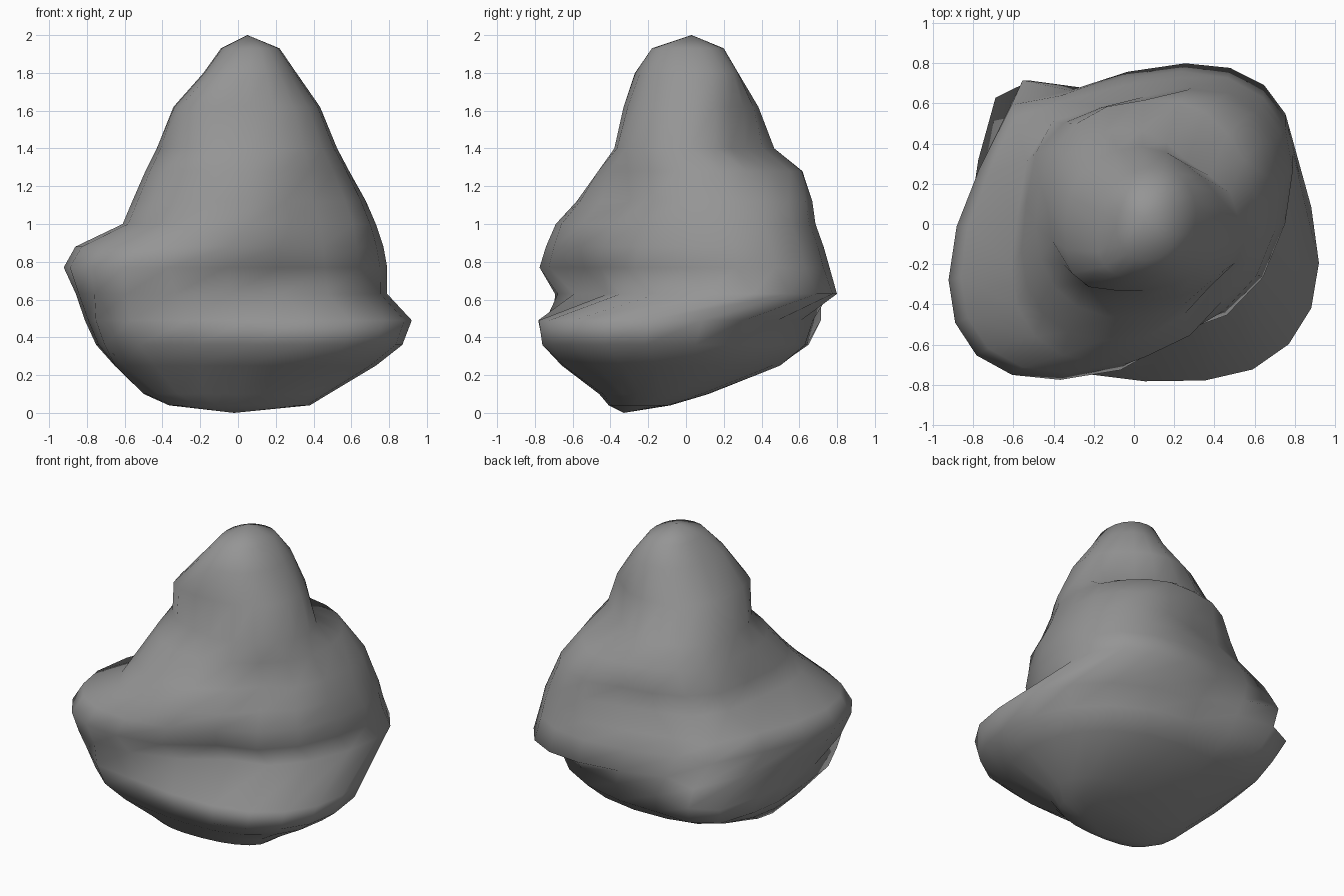
import bpy
import bmesh
from math import sin, cos, pi, exp, copysign
from mathutils import Vector

SEGMENTS = 20

# Cross-sections: height, x min, x max, y min, y max, skew of the oval
SECTIONS = [
    (.04, -.36, .38, -.41, -.08, .15),
    (.1, -.49, .48, -.46, .12, .08),
    (.25, -.65, .73, -.66, .5, -.1),
    (.36, -.75, .87, -.77, .64, -.18),
    (.49, -.81, .92, -.8, .68, -.15),
    (.63, -.85, .79, -.66, .8, .36),
    (.77, -.92, .79, -.77, .76, .32),
    (.88, -.86, .77, -.74, .73, .32),
    (1, -.61, .73, -.69, .69, .28),
    (1.12, -.56, .68, -.58, .68, .25),
    (1.28, -.49, .6, -.47, .64, .14),
    (1.4, -.43, .53, -.38, .48, -.05),
    (1.62, -.34, .44, -.33, .39, .05),
    (1.8, -.18, .31, -.27, .28, .15),
    (1.93, -.09, .22, -.18, .2, 0),
]

# Local bulges and hollows: centre, push, radius
DENTS = [
    ((-.57, .57, .42), (-.05, .11, 0), .2),      # knob low on the back
    ((-.58, .44, .63), (0, .22, 0), .17),        # top of the knob
    ((-.48, .42, 1), (-.08, .1, 0), .19),        # bulge above the knob
    ((-.3, -.3, 1.7), (-.06, -.07, 0), .17),     # spur near the peak
    ((-.6, -.52, .4), (-.12, -.14, 0), .28),     # full flank under the side lobe
    ((.22, -.58, .68), (-.02, .12, 0), .21),     # recess above the front ledge
    ((.42, -.44, 1.1), (-.06, .09, 0), .17),     # hollow on the front slope
    ((.38, .4, 1.43), (-.09, -.08, 0), .24),     # slim neck above the shoulder
    ((.05, .6, 1.1), (0, -.05, 0), .17),         # hollow under the shoulder
]


def rounded(v):
    """Slightly squared-off sine or cosine value."""
    return copysign(abs(v) ** .9, v)


def dented(p):
    result = p.copy()
    for centre, push, radius in DENTS:
        weight = exp(-((p - Vector(centre)).length / radius) ** 2)
        result += Vector(push) * weight
    return result


def section_points(z, x0, x1, y0, y1, skew):
    for i in range(SEGMENTS):
        t = 2 * pi * i / SEGMENTS
        x = (x0 + x1) / 2 + (x1 - x0) / 2 * rounded(cos(t))
        y = (y0 + y1) / 2 + (y1 - y0) / 2 * rounded(sin(t + skew))
        yield dented(Vector((x, y, z)))


cube = bpy.data.objects.get("Cube")
if cube:
    bpy.data.objects.remove(cube, do_unlink=True)

# Stone colour
stone = bpy.data.materials.new("grey_stone")
stone.use_nodes = True
colour = (.3, .3, .3, 1)
stone.diffuse_color = colour
stone.node_tree.nodes["Principled BSDF"].inputs["Base Color"].default_value = colour

# Boulder body: rings bridged from the base to the peak
bm = bmesh.new()
rings = [[bm.verts.new(p) for p in section_points(*s)] for s in SECTIONS]
base = bm.verts.new((-.02, -.33, 0))
peak = bm.verts.new((.05, .03, 2))
for i in range(SEGMENTS):
    j = (i + 1) % SEGMENTS
    bm.faces.new((base, rings[0][j], rings[0][i]))
    bm.faces.new((peak, rings[-1][i], rings[-1][j]))
    for low, high in zip(rings, rings[1:]):
        bm.faces.new((low[i], low[j], high[j], high[i]))
bmesh.ops.recalc_face_normals(bm, faces=bm.faces)
for face in bm.faces:
    face.smooth = True

mesh = bpy.data.meshes.new("boulder")
bm.to_mesh(mesh)
bm.free()
mesh.materials.append(stone)
boulder = bpy.data.objects.new("boulder", mesh)
bpy.context.collection.objects.link(boulder)
